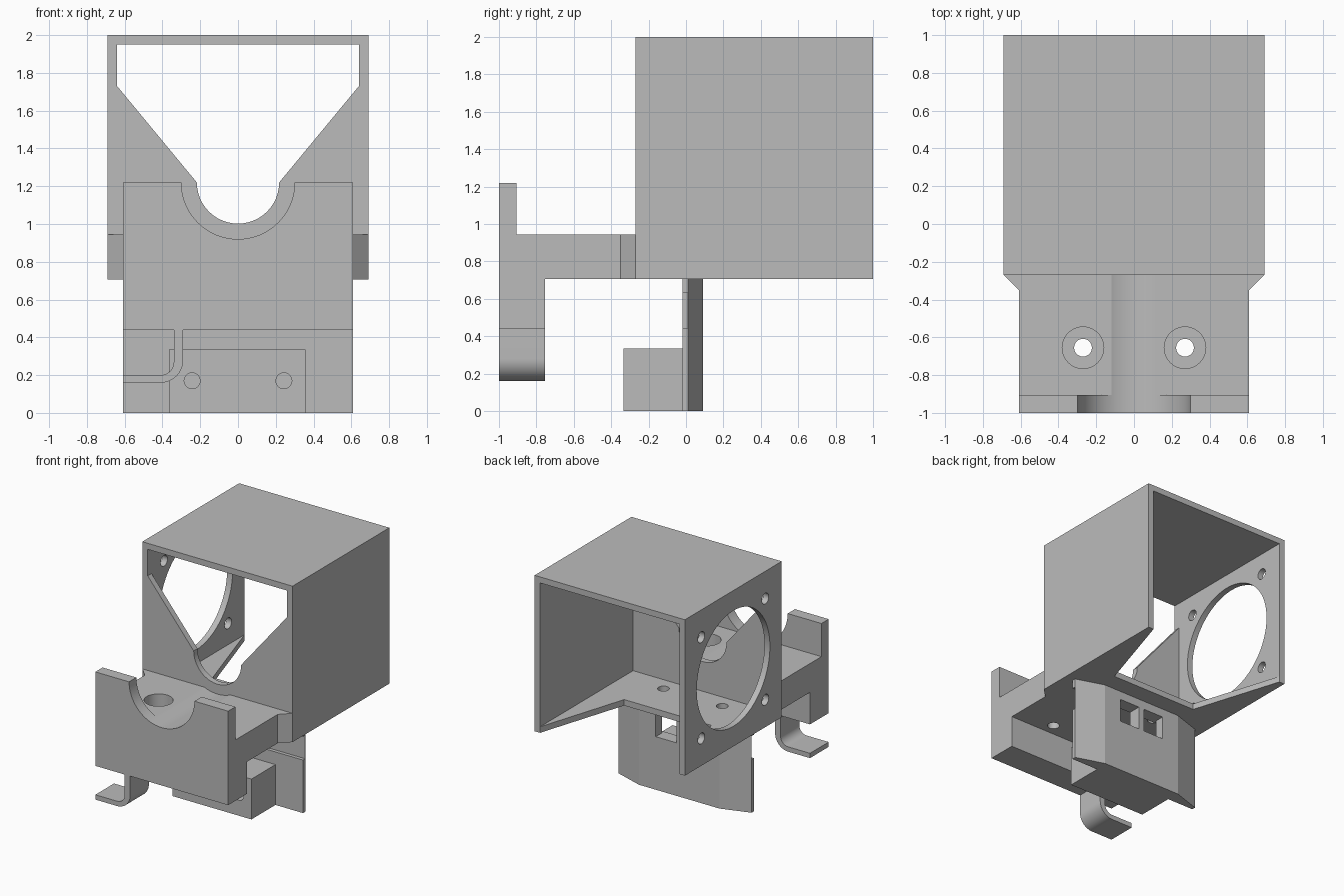
import bpy, bmesh, math

old = bpy.data.objects.get("Cube")
if old:
    bpy.data.objects.remove(old, do_unlink=True)

grey = bpy.data.materials.new("light_grey")
grey.use_nodes = True
GREY = (0.5, 0.5, 0.5, 1)
grey.diffuse_color = GREY
grey.node_tree.nodes["Principled BSDF"].inputs["Base Color"].default_value = GREY


def prism(name, pts, axis, lo, hi):
    """Extrude a 2D outline along x, y or z between lo and hi."""
    place = {"x": lambda a, b, t: (t, a, b),
             "y": lambda a, b, t: (a, t, b),
             "z": lambda a, b, t: (a, b, t)}[axis]
    bm = bmesh.new()
    face = bm.faces.new([bm.verts.new(place(a, b, lo)) for a, b in pts])
    new = bmesh.ops.extrude_face_region(bm, geom=[face])["geom"]
    shift = place(0, 0, hi - lo)
    bmesh.ops.translate(bm, vec=shift, verts=[v for v in new if isinstance(v, bmesh.types.BMVert)])
    bmesh.ops.recalc_face_normals(bm, faces=bm.faces)
    mesh = bpy.data.meshes.new(name)
    bm.to_mesh(mesh)
    bm.free()
    mesh.materials.append(grey)
    obj = bpy.data.objects.new(name, mesh)
    bpy.context.collection.objects.link(obj)
    return obj


def rect(a0, a1, b0, b1):
    return [(a0, b0), (a1, b0), (a1, b1), (a0, b1)]


def arc(a, b, r, start, end, n=24):
    angles = [math.radians(start + (end - start) * i / n) for i in range(n + 1)]
    return [(a + r * math.cos(t), b + r * math.sin(t)) for t in angles]


def circle(a, b, r, n=48):
    return arc(a, b, r, 0, 360, n)[:-1]


def cut(obj, *cutters):
    """Subtract the cutters, then drop them."""
    bpy.context.view_layer.objects.active = obj
    for c in cutters:
        mod = obj.modifiers.new("cut", "BOOLEAN")
        mod.operation, mod.solver, mod.object = "DIFFERENCE", "EXACT", c
        bpy.ops.object.modifier_apply(modifier=mod.name)
        bpy.data.objects.remove(c, do_unlink=True)


def smooth(obj):
    bpy.ops.object.select_all(action="DESELECT")
    obj.select_set(True)
    bpy.context.view_layer.objects.active = obj
    bpy.ops.object.shade_smooth_by_angle(angle=math.radians(20))


W, IN = 0.69, 0.64          # housing half width, outside and inside
FRONT, FLOOR = -0.27, 0.706
BODY = 0.61                 # half width of the mount

# Duct housing: open at the back
housing = prism("duct_housing", rect(-W, W, FRONT, 1), "z", FLOOR, 2)
cut(housing, prism("cavity", rect(-IN, IN, FRONT + 0.05, 1.1), "z", FLOOR + 0.05, 1.95))

# Funnel opening in the front wall
funnel = [(-IN, 1.95), (-IN, 1.73)] + arc(0, 1.22, 0.218, 180, 360) + [(IN, 1.73), (IN, 1.95)]
cut(housing, prism("funnel", funnel, "y", FRONT - 0.1, FRONT + 0.1))

# Tapered floor opening
floor_gap = [(-0.4, 0.24), (0.4, 0.24), (IN, 1), (IN, 1.1), (-IN, 1.1), (-IN, 1)]
cut(housing, prism("floor_gap", floor_gap, "z", FLOOR - 0.1, FLOOR + 0.1))

# Fan hole and its four screw holes in the right wall
FY, FZ = 0.365, 1.353
cut(housing, prism("fan_hole", circle(FY, FZ, 0.48, 64), "x", -W - 0.1, -IN + 0.1))
for sy in (-1, 1):
    for sz in (-1, 1):
        cut(housing, prism("fan_screw", circle(FY + sy * 0.42, FZ + sz * 0.42, 0.045, 24),
                           "x", -W - 0.1, -IN + 0.1))
# Floor screw holes
for s in (-1, 1):
    cut(housing, prism("floor_screw", circle(s * 0.27, -0.09, 0.045, 24), "z", 0.6, 0.85))
smooth(housing)

# Mount block: stepped side profile, round trough along the top
profile = [(-1, 0.44), (-0.755, 0.44), (-0.755, FLOOR), (FRONT, FLOOR), (FRONT, 0.945),
           (-0.905, 0.945), (-0.905, 1.22), (-1, 1.22)]
mount = prism("mount_block", profile, "x", -BODY, BODY)
cut(mount, prism("trough", circle(0, 1.22, 0.3, 96), "y", -1.1, FRONT + 0.1))
for s in (-1, 1):
    cut(mount, prism("counterbore", circle(s * 0.27, -0.655, 0.11), "z", 0.8, 1.1),
        prism("bolt_hole", circle(s * 0.27, -0.655, 0.047, 32), "z", 0.6, 1.1))
smooth(mount)

# Corner gussets between mount and housing
for s, side in ((-1, "right"), (1, "left")):
    prism(side + "_gusset", [(s * BODY, -0.35), (s * W, FRONT), (s * BODY, FRONT)],
          "z", FLOOR, 0.945)

# Cable hook under the front block
hook = [(-BODY, 0.16)] + arc(-0.41, 0.28, 0.12, -90, 0, 16) + [(-0.29, 0.44), (-0.34, 0.44)]
hook += arc(-0.41, 0.27, 0.07, 0, -90, 16) + [(-BODY, 0.2)]
smooth(prism("cable_hook", hook, "y", -1, -0.755))

# Rear plate with chamfered sides
outline = [(-BODY, -0.02), (BODY, -0.02), (BODY, 0.012), (0.37, 0.09), (-0.37, 0.09), (-BODY, 0.012)]
plate = prism("rear_plate", outline, "z", 0, FLOOR)
# Tie windows and the grooves leading to them
for s in (-1, 1):
    a, b = sorted((s * 0.025, s * 0.215))
    c, d = sorted((s * 0.025, s * 0.7))
    cut(plate, prism("tie_window", rect(a, b, -0.1, 0.2), "z", 0.44, 0.635),
        prism("tie_groove", rect(c, d, -0.1, 0.009), "z", 0.44, 0.635))

# Lower block with two blind holes
lower = prism("lower_block", rect(-0.365, 0.358, -0.335, -0.02), "z", 0, 0.335)
for s in (-1, 1):
    cut(lower, prism("blind_hole", circle(s * 0.243, 0.17, 0.042, 32), "y", -0.4, -0.1))
smooth(lower)
